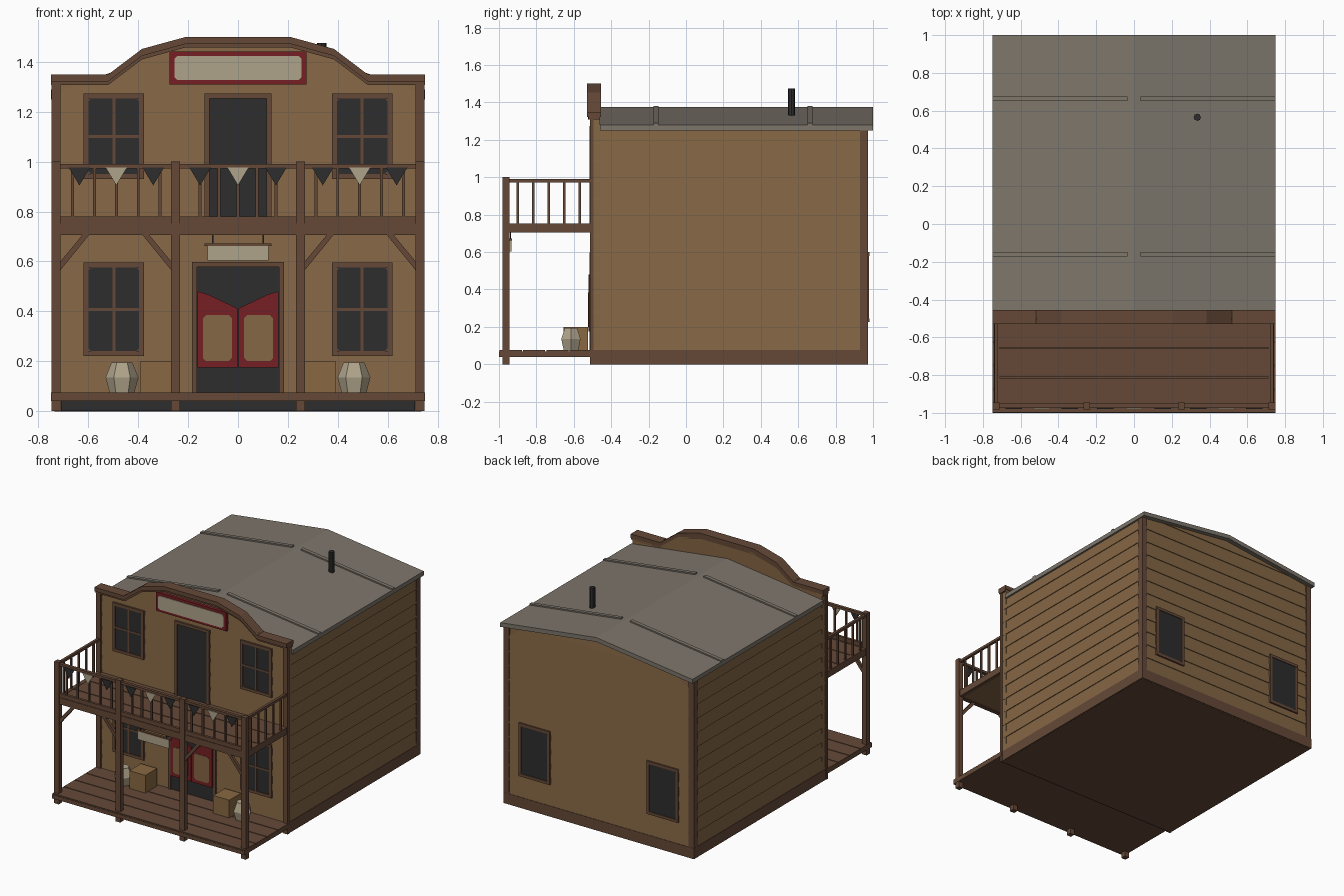
import bpy, bmesh, math

cube = bpy.data.objects.get("Cube")
if cube:
    bpy.data.objects.remove(cube)


def material(name, rgb):
    m = bpy.data.materials.new(name)
    m.use_nodes = True
    m.diffuse_color = (*rgb, 1)
    m.node_tree.nodes["Principled BSDF"].inputs["Base Color"].default_value = (*rgb, 1)
    return m


TAN = material("tan siding", (0.235, 0.135, 0.058))
BROWN = material("brown timber", (0.13, 0.066, 0.039))
DARK = material("charcoal", (0.026, 0.026, 0.027))
GREY = material("roof grey", (0.205, 0.182, 0.148))
RED = material("barn red", (0.18, 0.014, 0.017))
CREAM = material("cream", (0.43, 0.37, 0.26))
CRATE = material("crate wood", (0.25, 0.14, 0.055))


def build(name, mat, verts, faces):
    bm = bmesh.new()
    vs = [bm.verts.new(v) for v in verts]
    for f in faces:
        bm.faces.new([vs[i] for i in f])
    bmesh.ops.recalc_face_normals(bm, faces=bm.faces)
    me = bpy.data.meshes.new(name)
    bm.to_mesh(me)
    bm.free()
    me.materials.append(mat)
    ob = bpy.data.objects.new(name, me)
    bpy.context.collection.objects.link(ob)
    return ob


def prism(name, mat, pts, y0, y1):
    """Extrude an x,z outline from y0 to y1."""
    n = len(pts)
    verts = [(x, y, z) for y in (y0, y1) for x, z in pts]
    faces = [list(range(n)), list(range(n, 2 * n))]
    faces += [(i, (i + 1) % n, n + (i + 1) % n, n + i) for i in range(n)]
    return build(name, mat, verts, faces)


def box(name, mat, x0, x1, y0, y1, z0, z1):
    return prism(name, mat, [(x0, z0), (x1, z0), (x1, z1), (x0, z1)], y0, y1)


def mirrored(half):
    return half + [(-x, z) for x, z in reversed(half)]


def chamfered(x0, x1, z0, z1, c):
    return [(x0 + c, z0), (x1 - c, z0), (x1, z0 + c), (x1, z1 - c),
            (x1 - c, z1), (x0 + c, z1), (x0, z1 - c), (x0, z0 + c)]


def siding(name, place, span, top, pitch=0.1, lap=0.006):
    """Lapped boards: place(u, depth, z) gives a point, span(z) the u range."""
    verts, faces, z = [], [], 0.075
    while z < top - 0.01:
        z1 = min(z + pitch, top)
        (a, b), (c, d) = span(z), span(z1)
        k = len(verts)
        verts += [place(a, 0, z), place(b, 0, z), place(b, lap, z), place(a, lap, z),
                  place(d, 0.0005, z1), place(c, 0.0005, z1)]
        faces += [(k, k + 1, k + 2, k + 3), (k + 3, k + 2, k + 4, k + 5)]
        z = z1
    return build(name, TAN, verts, faces)


# Main body and gable
FRONT, BACK, HALF = -0.5, 0.965, 0.735
gable = mirrored([(HALF, 0.0), (HALF, 1.26), (0.001, 1.35)])
prism("house_body", TAN, gable, -0.47, BACK)
for s in (-1, 1):
    siding("side_siding", lambda u, d, z: (s * (HALF + d), u, z), lambda z: (FRONT, BACK), 1.25)


def gable_span(z):
    w = HALF if z < 1.25 else HALF * (1.36 - z) / 0.11
    return (-w, w)


siding("back_siding", lambda u, d, z: (u, BACK + d, z), gable_span, 1.34)

# False front with stepped crown
crown = [(0.75, 1.35), (0.52, 1.35), (0.385, 1.452), (0.21, 1.5)]


def facade_span(z):
    w = 0.74
    for (xa, za), (xb, zb) in zip(crown[1:], crown[2:]):
        za, zb = za - 0.02, zb - 0.02
        if za < z <= zb:
            w = xa + (xb - xa) * (z - za) / (zb - za)
    return (-w, w)


wall = [(0.74, 0.0)] + [(min(x, 0.74), z - 0.01) for x, z in crown]
prism("false_front", TAN, mirrored(wall), FRONT, -0.46)
siding("front_siding", lambda u, d, z: (u, FRONT - d, z), facade_span, 1.475)


def band(name, drop0, drop1, y0, y1):
    line = mirrored(crown)
    pts = [(x, z - drop0) for x, z in line] + [(x, z - drop1) for x, z in reversed(line)]
    prism(name, BROWN, pts, y0, y1)


band("crown_cap", 0, 0.028, -0.53, -0.455)
band("crown_moulding", 0.028, 0.042, -0.52, -0.46)

# Base boards and corner boards
for s in (-1, 1):
    box("side_baseboard", BROWN, s * 0.72, s * 0.744, FRONT, 0.974, 0, 0.075)
    box("back_corner_board", BROWN, s * 0.7, s * 0.743, 0.93, 0.973, 0.075, 1.26)
    box("front_corner_board", BROWN, s * 0.712, s * 0.747, -0.514, -0.495, 0, 1.31)
box("back_baseboard", BROWN, -0.74, 0.74, 0.95, 0.974, 0, 0.075)
box("floor_underside", BROWN, -0.735, 0.735, FRONT, 0.96, -0.0, 0.01).location.z = -0.001
box("porch_skirt", DARK, -0.71, 0.71, -0.508, FRONT, 0, 0.04)

# Roof, seam strips and stovepipe
roof = [(0.75, 1.25), (0.75, 1.28), (0, 1.375), (-0.75, 1.28), (-0.75, 1.25), (0, 1.345)]
prism("roof", GREY, roof, -0.46, 1.0)
for s in (-1, 1):
    for y in (-0.16, 0.663):
        strip = [(s * 0.75, 1.275), (s * 0.75, 1.289), (s * 0.035, 1.38), (s * 0.035, 1.366)]
        prism("roof_strip", GREY, strip, y - 0.013, y + 0.013)
bpy.ops.mesh.primitive_cylinder_add(vertices=8, radius=0.019, depth=0.155, location=(0.335, 0.565, 1.398))
bpy.context.object.name = "stovepipe"
bpy.context.object.data.materials.append(DARK)


# Windows
def window(x, z0, z1, y, out, cross):
    w, f = 0.122, 0.02

    def layer(d0, d1):
        return y + out * d0, y + out * d1

    box("window_back", BROWN, x - w, x + w, *layer(0, 0.008), z0, z1)
    glass = chamfered(x - w + f - 0.005, x + w - f + 0.005, z0 + f - 0.005, z1 - f + 0.005, 0.022)
    prism("window_glass", DARK, glass, *layer(0.008, 0.01))
    for s in (-1, 1):
        box("window_jamb", BROWN, x + s * w, x + s * (w - f), *layer(0, 0.014), z0, z1)
    for z in (z0, z1 - f):
        box("window_rail", BROWN, x - w, x + w, *layer(0, 0.015), z, z + f)
    if cross:
        zm = (z0 + z1) / 2
        box("window_muntin", BROWN, x - 0.006, x + 0.006, *layer(0, 0.013), z0, z1)
        box("window_crossbar", BROWN, x - w, x + w, *layer(0, 0.013), zm - 0.006, zm + 0.006)


for s in (-1, 1):
    window(s * 0.498, 0.22, 0.596, FRONT, -1, True)
    window(s * 0.498, 0.93, 1.273, FRONT, -1, True)
    window(s * 0.5, 0.225, 0.6, BACK, 1, False)


# Door openings
def doorway(w, z0, z1, f):
    box("door_opening", DARK, -w + f, w - f, -0.509, FRONT, z0, z1 - f)
    for s in (-1, 1):
        box("door_jamb", BROWN, s * (w - f), s * w, -0.516, FRONT, z0, z1)
    box("door_head", BROWN, -w, w, -0.517, FRONT, z1 - f, z1)


doorway(0.135, 0.75, 1.273, 0.02)
doorway(0.185, 0.075, 0.597, 0.02)

# Swing doors
for s in (-1, 1):
    leaf = [(s * x, z) for x, z in ((0.003, 0.175), (0.162, 0.175), (0.162, 0.48), (0.12, 0.468), (0.003, 0.412))]
    prism("swing_door", RED, leaf, -0.522, -0.51)
    panel = chamfered(0.025, 0.14, 0.2, 0.385, 0.012)
    prism("swing_door_panel", TAN, [(s * x, z) for x, z in panel], -0.525, -0.522)

# Signs
box("sign_frame", RED, -0.275, 0.275, -0.524, FRONT, 1.31, 1.442)
prism("sign_face", CREAM, chamfered(-0.255, 0.255, 1.327, 1.424, 0.012), -0.528, -0.524)
box("hanging_sign", CREAM, -0.122, 0.122, -0.945, -0.932, 0.603, 0.662)
box("hanging_sign_bar", BROWN, -0.134, 0.134, -0.948, -0.929, 0.662, 0.672)
for s in (-1, 1):
    box("sign_hanger", DARK, s * 0.098, s * 0.104, -0.942, -0.936, 0.672, 0.71)


# Porch deck and balcony floor
def planks(name, half, y0, y1, z0, z1, count):
    box(name + "_base", BROWN, -half, half, y0, y1, z0, z1 - 0.008)
    step = (y1 - y0) / count
    for i in range(count):
        box(name + "_plank", BROWN, -half, half, y0 + i * step + 0.003, y0 + (i + 1) * step - 0.003, z1 - 0.008, z1)


planks("porch_deck", 0.75, -1.0, FRONT, 0.04, 0.075, 4)
planks("balcony_floor", 0.735, -0.97, FRONT, 0.715, 0.75, 3)
box("balcony_ceiling", TAN, -0.715, 0.715, -0.945, FRONT, 0.71, 0.716)
box("balcony_beam", BROWN, -0.74, 0.74, -0.975, -0.945, 0.705, 0.752)
box("balcony_low_rail", BROWN, -0.73, 0.73, -0.971, -0.953, 0.752, 0.78)
box("balcony_top_rail", BROWN, -0.73, 0.73, -0.973, -0.951, 0.972, 0.99)

# Posts, side rails, braces
for s in (-1, 1):
    for x in (0.25, 0.73):
        box("porch_post", BROWN, s * x - 0.018, s * x + 0.018, -0.981, -0.945, 0, 1.0)
    box("side_beam", BROWN, s * 0.712, s * 0.74, -0.95, FRONT, 0.705, 0.752)
    box("side_rail", BROWN, s * 0.721, s * 0.739, -0.95, FRONT, 0.972, 0.99)
    for x, d in ((0.712, -1), (0.268, 1)):
        brace = [(0, 0.565), (0.115, 0.706), (0.088, 0.706), (0, 0.6)]
        prism("post_brace", BROWN, [(s * (x + d * u), z) for u, z in brace], -0.972, -0.952)
    for i in range(5):
        y = -0.9 + 0.083 * i
        box("side_baluster", BROWN, s * 0.73 - 0.006, s * 0.73 + 0.006, y - 0.006, y + 0.006, 0.75, 0.975)

# Front balusters and bunting, bay by bay
for cx, gap, reach in ((-0.488, 0.088, 0.148), (0, 0.076, 0.152), (0.488, 0.088, 0.148)):
    for i in range(-2, 3):
        x = cx + i * gap
        box("baluster", BROWN, x - 0.006, x + 0.006, -0.968, -0.956, 0.775, 0.975)
    for i in (-1, 0, 1):
        x = cx + i * reach
        flag = [(x - 0.043, 0.976), (x + 0.043, 0.976), (x, 0.905)]
        prism("bunting_flag", DARK if i else CREAM, flag, -0.979, -0.974)

# Crates and sacks on the porch
rings = [(0.05, 0.075), (0.066, 0.135), (0.042, 0.195)]
for s in (-1, 1):
    box("crate", CRATE, s * 0.265, s * 0.39, -0.655, -0.525, 0.075, 0.2)
    verts = [(s * 0.465 + r * math.cos(i * math.pi / 3), -0.615 + 0.9 * r * math.sin(i * math.pi / 3), z)
             for r, z in rings for i in range(6)]
    faces = [list(range(6)), list(range(12, 18))]
    faces += [(k + i, k + (i + 1) % 6, k + 6 + (i + 1) % 6, k + 6 + i) for k in (0, 6) for i in range(6)]
    build("sack", CREAM, verts, faces)
